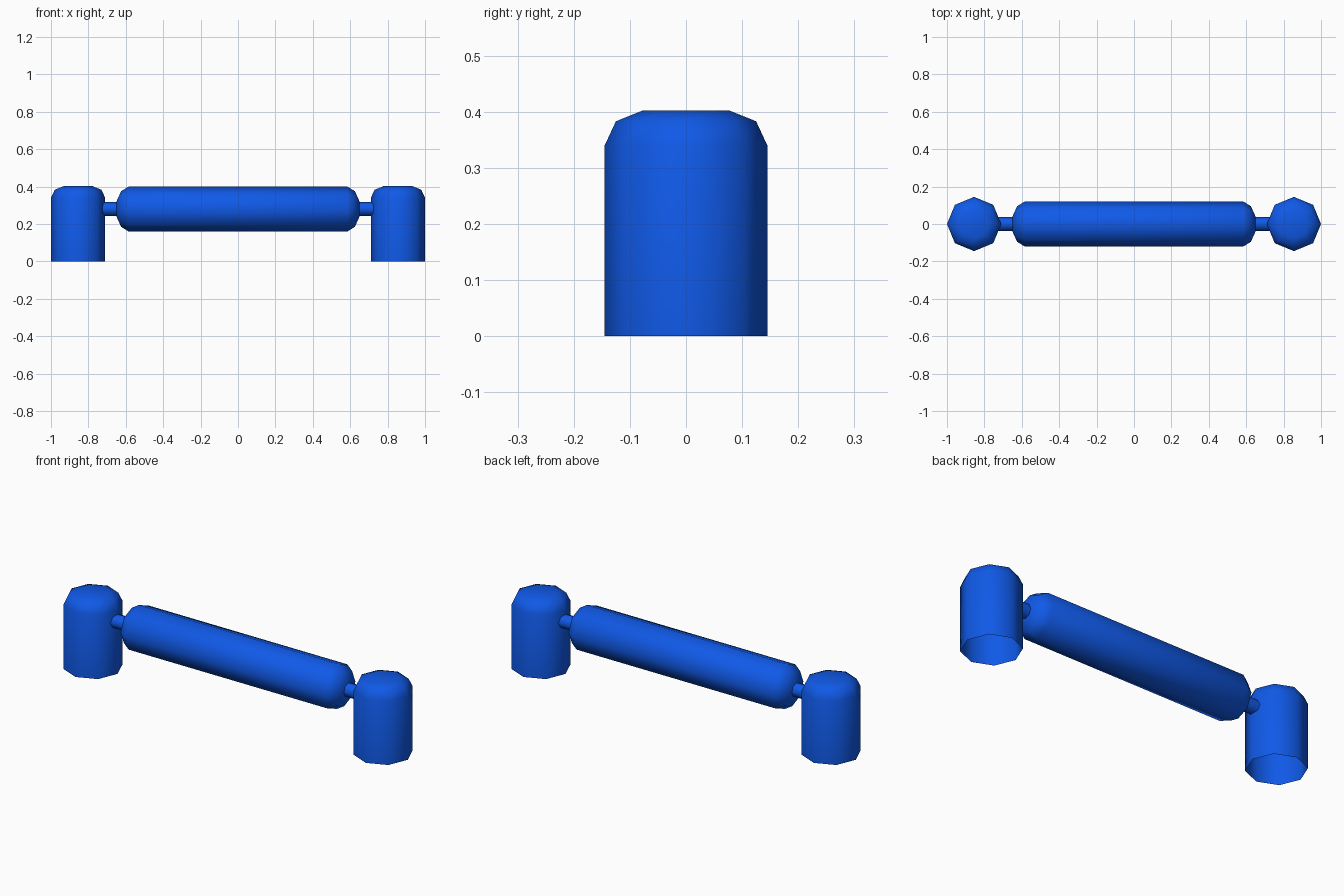
import bpy, math
from mathutils import Matrix

cube = bpy.data.objects.get("Cube")
if cube:
    bpy.data.objects.remove(cube)

blue = bpy.data.materials.new("bright_blue")
blue.use_nodes = True
colour = (0.005, 0.1, 0.8, 1)
blue.diffuse_color = colour
blue.node_tree.nodes["Principled BSDF"].inputs["Base Color"].default_value = colour

SIDES = 8


def lathe(name, profile, place, cap_start=True, cap_end=True):
    """Spin (radius, height) points round local z into an eight-sided part."""
    verts, faces = [], []
    for r, h in profile:
        for i in range(SIDES):
            a = math.tau * i / SIDES
            verts.append((r * math.cos(a), r * math.sin(a), h))
    for k in range(len(profile) - 1):
        for i in range(SIDES):
            j = (i + 1) % SIDES
            faces.append((k * SIDES + i, k * SIDES + j,
                          (k + 1) * SIDES + j, (k + 1) * SIDES + i))
    if cap_start:
        faces.append(tuple(reversed(range(SIDES))))
    if cap_end:
        faces.append(tuple(range(len(verts) - SIDES, len(verts))))
    mesh = bpy.data.meshes.new(name)
    mesh.from_pydata(verts, [], faces)
    mesh.transform(place)
    mesh.materials.append(blue)
    mesh.shade_smooth()
    obj = bpy.data.objects.new(name, mesh)
    bpy.context.collection.objects.link(obj)
    return obj


# Axis shared by the roller and its pegs
along_x = Matrix.Translation((0, 0, 0.28)) @ Matrix.Rotation(math.pi / 2, 4, 'Y')

# Roller with rounded ends
end = [(0.12, 0.585), (0.095, 0.625), (0.04, 0.65)]
lathe("roller", [(r, -h) for r, h in reversed(end)] + end, along_x)

# Posts, open underneath, and the pegs that hold the roller
post = [(0.145, 0), (0.145, 0.34), (0.125, 0.383), (0.078, 0.402)]
for side, s in (("left", 1), ("right", -1)):
    lathe(side + "_post", post, Matrix.Translation((s * 0.855, 0, 0)), cap_start=False)
    lathe(side + "_peg", [(0.037, 0.64), (0.037, 0.73)],
          along_x @ Matrix.Rotation(0 if s > 0 else math.pi, 4, 'X'),
          cap_start=False, cap_end=False)
